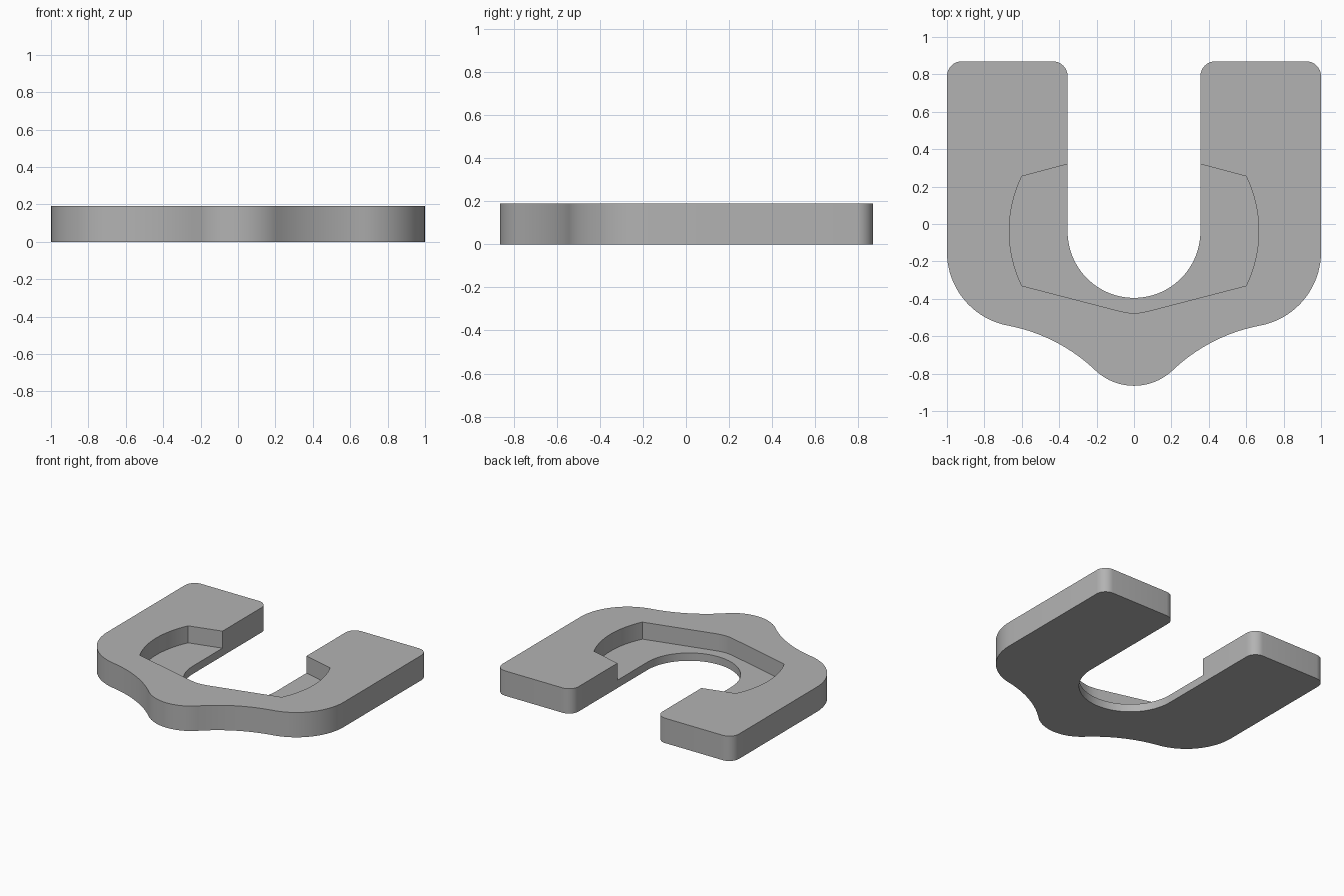
import bpy, bmesh, math
from mathutils import Vector, geometry

cube = bpy.data.objects.get("Cube")
if cube:
    bpy.data.objects.remove(cube)

THICKNESS, FLOOR = 0.19, 0.06
SLOT, BACK = 0.355, 0.87

grey = bpy.data.materials.new("plain grey")
grey.use_nodes = True
grey.diffuse_color = (0.45, 0.45, 0.45, 1)
grey.node_tree.nodes["Principled BSDF"].inputs["Base Color"].default_value = grey.diffuse_color


def arc(centre, radius, start, end, steps=12):
    """Points on an arc, angles in degrees."""
    angles = [math.radians(start + (end - start) * i / steps) for i in range(steps + 1)]
    return [Vector((centre[0] + radius * math.cos(a), centre[1] + radius * math.sin(a)))
            for a in angles]


def heading(a, b):
    return math.degrees(math.atan2(b[1] - a[1], b[0] - a[0]))


def mirrored(half):
    """Closed outline from a half that runs from the centre line round to the centre line."""
    other = [Vector((-p.x, p.y)) for p in reversed(half) if abs(p.x) > 1e-4]
    return half + other


def prism(name, outline, bottom, top):
    bm = bmesh.new()
    face = bm.faces.new([bm.verts.new((p.x, p.y, bottom)) for p in outline])
    grown = bmesh.ops.extrude_face_region(bm, geom=[face])["geom"]
    verts = [v for v in grown if isinstance(v, bmesh.types.BMVert)]
    bmesh.ops.translate(bm, verts=verts, vec=(0, 0, top - bottom))
    bmesh.ops.recalc_face_normals(bm, faces=bm.faces)
    mesh = bpy.data.meshes.new(name)
    bm.to_mesh(mesh)
    bm.free()
    mesh.materials.append(grey)
    obj = bpy.data.objects.new(name, mesh)
    bpy.context.collection.objects.link(obj)
    return obj


# Plate outline: rounded nose, hollow flank, shoulder, arm end and slot
nose, nose_r = Vector((0, -0.565)), 0.3
shoulder, shoulder_r = Vector((0.6, -0.15)), 0.4
flank_r = 0.93
flank = min(geometry.intersect_sphere_sphere_2d(
    nose, nose_r + flank_r, shoulder, shoulder_r + flank_r), key=lambda p: p.y)
to_nose, to_shoulder = heading(flank, nose), heading(flank, shoulder)
corner = 0.08
half = (arc(nose, nose_r, -90, heading(nose, flank))
        + arc(flank, flank_r, to_nose, to_shoulder, 16)[1:-1]
        + arc(shoulder, shoulder_r, heading(shoulder, flank), 0, 20)
        + arc((1 - corner, BACK - corner), corner, 0, 90, 8)
        + arc((SLOT + corner, BACK - corner), corner, 90, 180, 8)
        + arc((0, -0.04), SLOT, 0, -90, 24))
plate = prism("slotted_plate", mirrored(half), 0, THICKNESS)

# Pocket sunk around the slot, with bowed sides and a shallow vee front
bow = math.degrees(math.asin(0.2925 / 0.667))
pocket = ([Vector((0, -0.477)), Vector((0.035, -0.474)), Vector((0.075, -0.466))]
          + arc((0, -0.0375), 0.667, -bow, bow, 16)
          + [Vector((SLOT, 0.32)), Vector((0, 0.415))])
cutter = prism("pocket_cutter", mirrored(pocket), FLOOR, THICKNESS + 0.1)
cutter.hide_render = True

cut = plate.modifiers.new("pocket", "BOOLEAN")
cut.operation, cut.solver, cut.object = "DIFFERENCE", "EXACT", cutter
bpy.ops.object.select_all(action="DESELECT")
plate.select_set(True)
bpy.context.view_layer.objects.active = plate
bpy.ops.object.modifier_apply(modifier=cut.name)
bpy.data.objects.remove(cutter)
bpy.ops.object.shade_smooth_by_angle(angle=math.radians(25))
